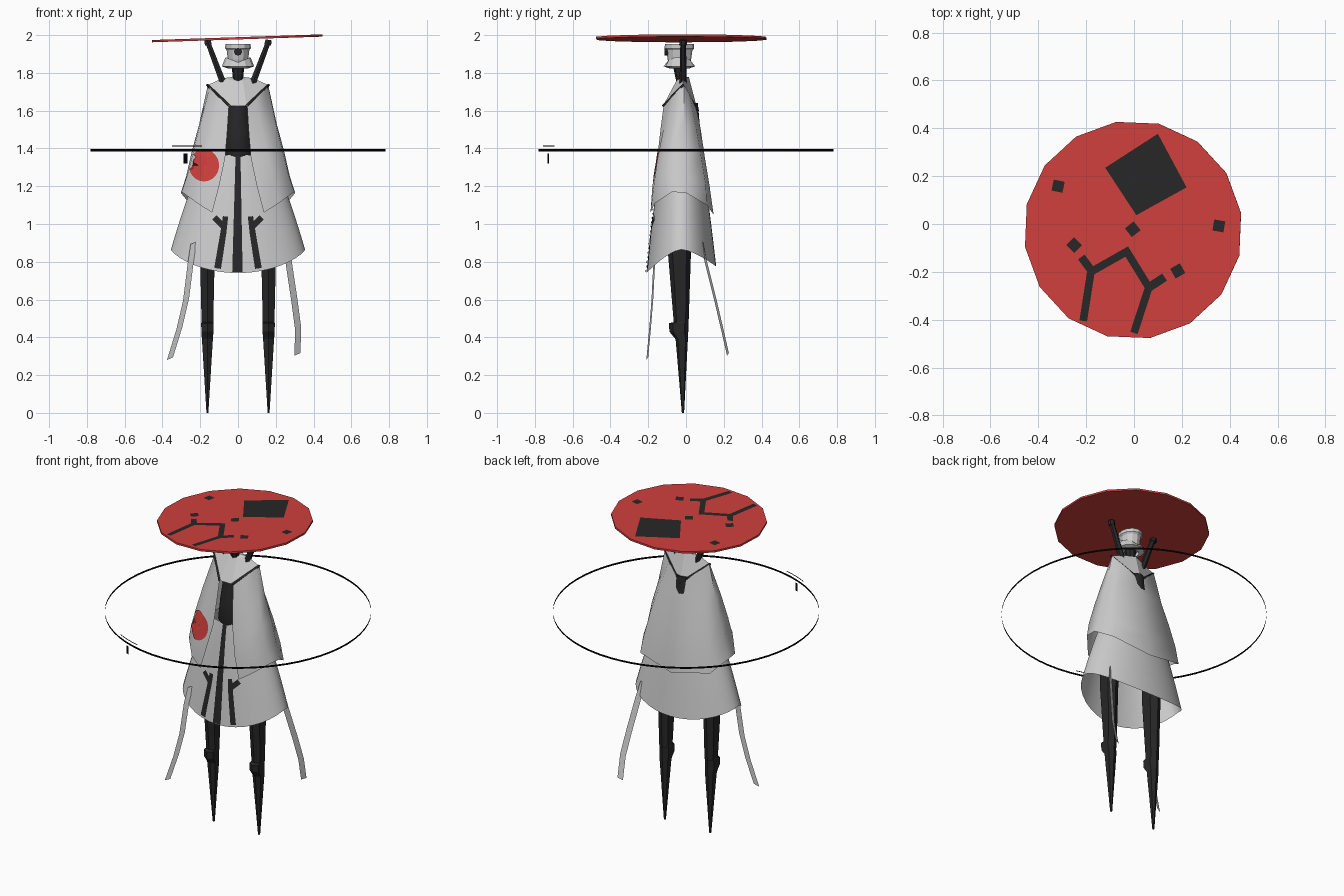
import bpy, math
from math import sin, cos, pi, radians
from mathutils import Vector, Matrix
from mathutils.bvhtree import BVHTree

if "Cube" in bpy.data.objects:
    bpy.data.objects.remove(bpy.data.objects["Cube"])


def material(name, rgb):
    m = bpy.data.materials.new(name)
    m.diffuse_color = (*rgb, 1)
    m.use_nodes = True
    m.node_tree.nodes["Principled BSDF"].inputs["Base Color"].default_value = m.diffuse_color
    return m


RED = material("red", (0.62, 0.05, 0.045))
DARK = material("charcoal", (0.02, 0.02, 0.02))
BLACK = material("black", (0, 0, 0))


def mesh(name, verts, faces, mat=None, smooth=None):
    me = bpy.data.meshes.new(name)
    me.from_pydata([tuple(v) for v in verts], [], faces)
    ob = bpy.data.objects.new(name, me)
    bpy.context.collection.objects.link(ob)
    if mat:
        me.materials.append(mat)
    if smooth:
        bpy.ops.object.select_all(action='DESELECT')
        ob.select_set(True)
        bpy.context.view_layer.objects.active = ob
        bpy.ops.object.shade_smooth_by_angle(angle=radians(smooth))
    return ob


def loft(name, rows, closed=True, caps=False, mat=None, smooth=None):
    n = len(rows[0])
    faces = [(i * n + j, i * n + (j + 1) % n, (i + 1) * n + (j + 1) % n, (i + 1) * n + j)
             for i in range(len(rows) - 1) for j in range(n if closed else n - 1)]
    if caps:
        faces += [tuple(reversed(range(n))), tuple(range((len(rows) - 1) * n, len(rows) * n))]
    return mesh(name, [v for r in rows for v in r], faces, mat, smooth)


def ellipse(rx, ry, z, cy=0, n=16, cx=0, a0=0.0):
    return [(cx + rx * cos(a0 + 2 * pi * i / n), cy + ry * sin(a0 + 2 * pi * i / n), z) for i in range(n)]


def rod(name, a, b, r0, r1, n=6, mat=DARK):
    a, b = Vector(a), Vector(b)
    q = (b - a).to_track_quat('Z', 'Y')
    ring = lambda c, r: [c + q @ Vector(p) for p in ellipse(r, r, 0, n=n)]
    return loft(name, [ring(a, r0), ring(b, r1)], caps=True, mat=mat)


def strip(name, pts, w0, w1, place, sub=8):
    """Mitred flat band along a 2D path, put on a surface by place(u, v)."""
    p = [Vector(q) for q in pts]
    d = [(b - a).normalized() for a, b in zip(p, p[1:])]
    sides = []
    for i, q in enumerate(p):
        t = (d[max(i - 1, 0)] + d[min(i, len(d) - 1)]).normalized()
        k = 1 / max(0.5, t.dot(d[min(i, len(d) - 1)]))
        w = (w0 + (w1 - w0) * i / (len(p) - 1)) / 2 * k
        nrm = Vector((-t.y, t.x)) * w
        sides.append((q - nrm, q, q + nrm))
    rows = [[place(*a.lerp(b, s / sub)) for a, b in zip(sides[i], sides[i + 1])]
            for i in range(len(sides) - 1) for s in range(sub + 1)]
    return loft(name, rows, closed=False, mat=DARK)


def front_of(ob, off=0.005):
    """Returns a function that drops (x, z) onto the front of an object."""
    me = ob.data
    me.calc_loop_triangles()
    tree = BVHTree.FromPolygons([v.co.copy() for v in me.vertices],
                                [tuple(t.vertices) for t in me.loop_triangles])

    def place(x, z):
        hit = tree.ray_cast(Vector((x, -2, z)), Vector((0, 1, 0)))[0]
        if hit is None:
            hit = tree.find_nearest(Vector((x, -0.2, z)))[0]
        return hit + Vector((0, -off, 0))
    return place


# Hat: tilted 16-sided disc with dark markings
tilt = Matrix.Translation((-0.004, -0.025, 1.983)) @ Matrix.Rotation(radians(-1.9), 4, 'Y')
on_hat = lambda x, y, z=0.0075: tilt @ Vector((x + 0.004, y + 0.025, z))
disc = ellipse(0.457, 0.457, 0, n=16, a0=radians(8.9))
loft("hat", [[tilt @ Vector((x, y, h)) for x, y, _ in disc] for h in (-0.006, 0.006)], caps=True, mat=RED)
mesh("hat_square", [on_hat(*p) for p in ((-0.12, 0.235), (0.01, 0.037), (0.22, 0.153), (0.10, 0.377))],
     [(0, 1, 2, 3)], DARK)
strip("hat_line", [(-0.212, -0.405), (-0.18, -0.2), (-0.03, -0.115), (0.062, -0.265), (0.0, -0.455)],
      0.032, 0.032, on_hat, 1)
strip("hat_branch_left", [(-0.17, -0.205), (-0.22, -0.138)], 0.034, 0.034, on_hat, 1)
strip("hat_branch_right", [(0.055, -0.27), (0.128, -0.222)], 0.036, 0.036, on_hat, 1)
for i, (x, y, a) in enumerate([(-0.317, 0.158, -12), (-0.005, -0.022, 38), (0.355, -0.008, -10),
                               (-0.25, -0.088, 45), (0.183, -0.196, 30)]):
    sq = ellipse(0.033, 0.033, 0, n=4, a0=radians(a + 45))
    mesh(f"hat_chip_{i}", [on_hat(x + p[0], y + p[1]) for p in sq], [(0, 1, 2, 3)], DARK)

# Head, jaw guard, eye and neck
HY = -0.035
loft("head", [ellipse(r, r * 1.15, z, HY, 12) for r, z in
              ((0.045, 1.835), (0.054, 1.87), (0.06, 1.92), (0.068, 1.93), (0.067, 1.952))], caps=True)
jaw = []
for r, z, zig in ((0.066, 1.855, 0.028), (0.085, 1.835, 0), (0.05, 1.822, 0)):
    jaw.append([(x, y, z + zig * abs(cos(2 * pi * i / 12)))
                for i, (x, y, _) in enumerate(ellipse(r, r * 0.98, 0, HY, 12))])
loft("jaw_guard", jaw)
rod("eye", (0, HY - 0.05, 1.912), (0, HY - 0.078, 1.912), 0.021, 0.021, 8)
rod("neck", (0, -0.02, 1.70), (0, HY, 1.84), 0.02, 0.034, 8)

# Posts carrying the hat
for s, side in ((-1, "left"), (1, "right")):
    foot, top = Vector((s * 0.065, -0.015, 1.71)), Vector((s * 0.157, -0.015, 1.955))
    rod(f"hat_post_{side}", foot, top, 0.02, 0.015)
    rod(f"post_knob_{side}", top - Vector((0, 0, 0.008)), top + Vector((s * 0.005, 0, 0.02)), 0.021, 0.019)

# Cowl with dark trim; half rim mirrored
F, S, B = (0.045, -0.122, 1.625), (0.162, -0.015, 1.735), (0, 0.062, 1.6)
f, t, b = (0.025, -0.05, 1.76), (0.08, -0.015, 1.772), (0, 0.015, 1.778)
flip = lambda p: (-p[0], p[1], p[2])
rim = [F, S, B, flip(S), flip(F)]
loft("cowl", [rim, [f, t, b, flip(t), flip(f)]], caps=False)
loft("cowl_top", [[f, t, b, flip(t), flip(f)], [(0, -0.02, 1.782)] * 5])
cu = bpy.data.curves.new("cowl_trim", 'CURVE')
cu.dimensions, cu.bevel_depth, cu.bevel_resolution = '3D', 0.008, 0
sp = cu.splines.new('POLY')
sp.points.add(4)
for pt, co in zip(sp.points, rim):
    pt.co = (*co, 1)
cu.materials.append(DARK)
bpy.context.collection.objects.link(bpy.data.objects.new("cowl_trim", cu))

# Torso
loft("torso", [ellipse(rx, ry, z, -0.025, 16) for rx, ry, z in
               ((0.085, 0.105, 1.345), (0.095, 0.116, 1.37), (0.085, 0.1, 1.5), (0.06, 0.088, 1.64))],
     caps=True, mat=DARK, smooth=40)

# Cape: columns from the front edge round to the back, mirrored
half = [
    [(0.048, -0.118, 1.63), (0.056, -0.135, 1.5), (0.068, -0.152, 1.35), (0.1, -0.178, 1.2), (0.137, -0.188, 1.06)],
    [(0.095, -0.08, 1.67), (0.125, -0.12, 1.5), (0.16, -0.15, 1.35), (0.19, -0.168, 1.22), (0.215, -0.165, 1.11)],
    [(0.15, -0.03, 1.725), (0.2, -0.07, 1.53), (0.235, -0.09, 1.39), (0.265, -0.1, 1.27), (0.298, -0.075, 1.17)],
    [(0.16, -0.01, 1.735), (0.205, -0.01, 1.53), (0.243, 0, 1.39), (0.275, 0, 1.25), (0.303, 0, 1.165)],
    [(0.11, 0.018, 1.69), (0.165, 0.055, 1.5), (0.2, 0.08, 1.36), (0.23, 0.105, 1.21), (0.25, 0.11, 1.1)],
    [(0, 0.06, 1.6), (0, 0.078, 1.5), (0, 0.1, 1.35), (0, 0.125, 1.2), (0, 0.146, 1.05)]]
cols = [[flip(p) for p in c] for c in half[:-1]] + half[::-1]
cape = loft("cape", cols, closed=False, smooth=60)

# Red disc lying on the cape
on_cape = front_of(cape)
loft("cape_disc", [[on_cape(-0.18 + x, 1.31 + z) for x, z, _ in ellipse(r, r * 1.06, 0, n=24)]
                   for r in (0.001, 0.02, 0.04, 0.06, 0.08)], mat=RED)

# Skirt with a hem that rises at the sides
rows, N = [], 36
for k in range(9):
    u = k / 8
    rx, ry = 0.16 + 0.195 * u ** 0.75, 0.105 + 0.08 * u ** 0.85
    row = []
    for i in range(N):
        a = 2 * pi * i / N
        hem = 0.865 - (0.125 if sin(a) < 0 else 0.09) * abs(sin(a)) ** 1.5
        row.append((rx * cos(a), -0.025 + ry * sin(a), 1.365 + (hem - 1.365) * u))
    rows.append(row)
skirt = loft("skirt", rows, smooth=50)
on_skirt = front_of(skirt)
strip("skirt_stripe", [(0, 1.36), (-0.003, 0.747)], 0.026, 0.055, on_skirt, 24)
for s, side in ((-1, "left"), (1, "right")):
    strip(f"skirt_band_{side}", [(s * 0.066, 1.04), (s * 0.078, 0.95), (s * 0.108, 0.765)], 0.028, 0.036, on_skirt)
    strip(f"skirt_branch_{side}", [(s * 0.074, 0.985), (s * 0.125, 1.035)], 0.032, 0.032, on_skirt)

# Trailing ribbons
for name, path in (("ribbon_left", [(-0.235, -0.15, 0.9), (-0.25, -0.168, 0.8), (-0.275, -0.178, 0.6),
                                    (-0.31, -0.19, 0.45), (-0.36, -0.205, 0.287)]),
                   ("ribbon_right", [(0.245, 0.085, 0.9), (0.268, 0.105, 0.8), (0.298, 0.155, 0.6),
                                     (0.318, 0.19, 0.45), (0.315, 0.222, 0.31)])):
    loft(name, [[(x - 0.016, y - 0.005, z - 0.007), (x + 0.016, y + 0.005, z + 0.007)] for x, y, z in path],
         closed=False, smooth=60)

# Legs: tapered six-sided sections with a knee step
leg = [(1.0, -0.1, 0.035, 0.042), (0.84, -0.095, 0.026, 0.039), (0.48, -0.065, 0.014, 0.031),
       (0.475, -0.09, 0.014, 0.033), (0.43, -0.088, 0.012, 0.032), (0.39, -0.055, 0.01, 0.029),
       (0.0, -0.022, -0.01, 0.005)]
for s, side in ((-1, "left"), (1, "right")):
    secs = []
    for z, y0, y1, w in leg:
        d = y1 - y0
        secs.append([(s * 0.162 + x, y, z) for x, y in ((0, y0), (w, y0 + d * 0.2), (w, y1 - d * 0.2),
                                                        (0, y1), (-w, y1 - d * 0.2), (-w, y0 + d * 0.2))])
    loft(f"leg_{side}", secs, caps=True, mat=DARK)


# Halo: thin upright band with two small marks
def band(name, a0, a1, z0, z1, n):
    loft(name, [[(0.78 * cos(radians(a0 + (a1 - a0) * i / n)), 0.78 * sin(radians(a0 + (a1 - a0) * i / n)), z)
                 for i in range(n + 1)] for z in (z0, z1)], closed=False, mat=BLACK)


band("halo", 0, 360, 1.384, 1.396, 64)
band("halo_dash", 243.3, 255.9, 1.411, 1.416, 4)
band("halo_tick", 248.2, 249.9, 1.32, 1.372, 1)
